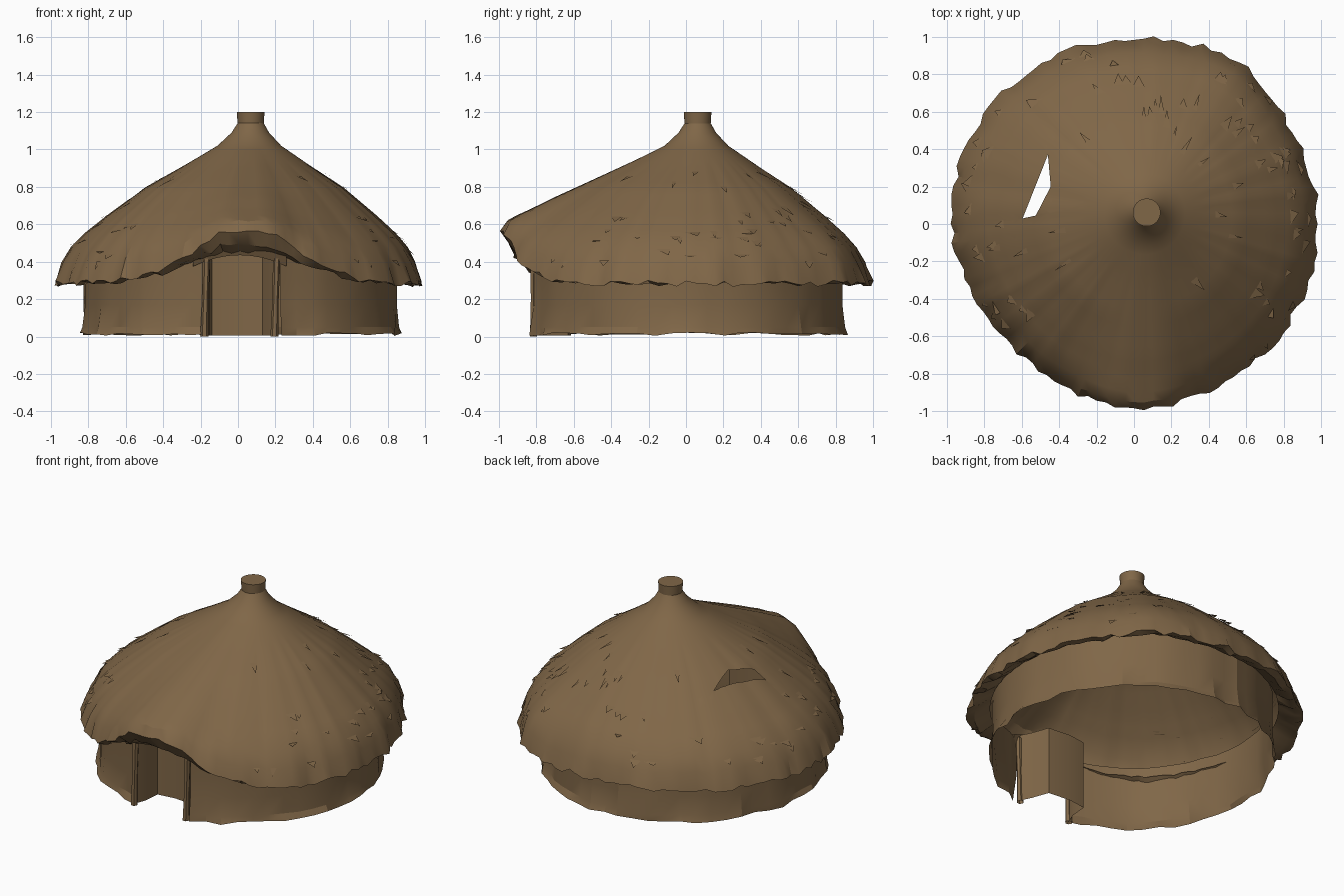
import bpy, bmesh, math, random
from mathutils import Vector

if "Cube" in bpy.data.objects:
    bpy.data.objects.remove(bpy.data.objects["Cube"])

random.seed(4)
mat = bpy.data.materials.new("brown thatch")
mat.diffuse_color = (0.216, 0.135, 0.064, 1)
mat.use_nodes = True
mat.node_tree.nodes["Principled BSDF"].inputs["Base Color"].default_value = mat.diffuse_color


def make(name, bm, angle=30):
    me = bpy.data.meshes.new(name)
    bm.to_mesh(me)
    bm.free()
    ob = bpy.data.objects.new(name, me)
    bpy.context.collection.objects.link(ob)
    me.materials.append(mat)
    bpy.ops.object.select_all(action='DESELECT')
    ob.select_set(True)
    bpy.context.view_layer.objects.active = ob
    bpy.ops.object.shade_smooth_by_angle(angle=math.radians(angle))
    return ob


def table(points, x):
    for (x1, y1), (x2, y2) in zip(points, points[1:]):
        if x <= x2:
            return y1 + (y2 - y1) * (x - x1) / (x2 - x1)
    return points[-1][1]


# Roof profile: radius, usual height, height over the doorway
PROFILE = [(.074, 1.20, 1.20), (.07, 1.14, 1.14), (.10, 1.09, 1.09), (.17, 1.02, 1.02),
           (.35, .905, .925), (.53, .795, .835), (.72, .645, .74), (.83, .55, .68),
           (.90, .475, .645), (.95, .39, .615), (.985, .285, .56), (.94, .29, .49), (.85, .34, .45)]
EAVE = 10
LIFT = [(0, 1), (6, 1), (12, .85), (18, .54), (27, .28), (38, .11), (52, 0)]
# Uneven roof radius by compass direction in degrees
OUTLINE = [(-180, 1), (-160, .955), (-135, .945), (-112, .965), (-92, 1.01), (-70, 1.0), (-40, 1.0),
           (0, 1), (35, 1), (57, 1.06), (80, 1.01), (135, 1.01), (180, 1)]


def doorway_lift(a):
    return table(LIFT, abs((math.degrees(a) + 360) % 360 - 272))


def roof_point(s, a, out=0.0):
    """Point on the roof: s is the position along the profile, a the angle."""
    i = min(int(s), len(PROFILE) - 2)
    f = s - i
    r, z, zr = (p + (q - p) * f for p, q in zip(PROFILE[i], PROFILE[i + 1]))
    z += (zr - z) * doorway_lift(a)
    shift = max(0, 1 - r)
    uneven = table(OUTLINE, (math.degrees(a) + 540) % 360 - 180) - 1
    r *= 1 + uneven * min(1, r * r * 1.2)
    r += out * .5
    return Vector((r * math.cos(a) + .073 * shift, r * math.sin(a) + .067 * shift, z + out * .8))


# Thatched roof with ragged eave and its underside
N = 120
steps = [0, 1, 2, 3]
for i in range(3, 7):
    steps += [i + k / 4 for k in range(1, 5)]
steps += [8, 9, 10, 11, 12]
bm = bmesh.new()
rag = [random.uniform(-.02, .013) for _ in range(N)]
ridge = [random.uniform(-.006, .006) for _ in range(N)]
rows = []
for s in steps:
    row = []
    for k in range(N):
        a = -math.pi * 1.5 + 2 * math.pi * k / N
        p = roof_point(s, a)
        if s >= 4:
            p.z += ridge[k] * min(1, (s - 3) / 4)
        if 9 <= s <= 11:
            g = 1 + rag[k] * (1 if s == EAVE else .4)
            p.x *= g
            p.y *= g
            p.z += random.uniform(-.016, .012)
        row.append(bm.verts.new(p))
    rows.append(row)
for u, v in zip(rows, rows[1:]):
    for k in range(N):
        m = (k + 1) % N
        bm.faces.new((u[k], v[k], v[m], u[m]))
bm.faces.new(rows[0])

# Slit-shaped hole torn in the left of the roof
HOLE = [(-.595, .03), (-.525, .045), (-.445, .2), (-.46, .37)]
EDGES = [(Vector((*p, 0)), Vector((*q, 0))) for p, q in zip(HOLE, HOLE[1:] + HOLE[:1])]


def in_hole(c):
    return all((q.x - p.x) * (c.y - p.y) > (q.y - p.y) * (c.x - p.x) for p, q in EDGES)


for p, q in EDGES:
    near = [f for f in bm.faces
            if (f.calc_center_median().xy - Vector((-.52, .2))).length < .28]
    geom = set(near)
    for f in near:
        geom.update(f.edges)
        geom.update(f.verts)
    d = q - p
    bmesh.ops.bisect_plane(bm, geom=list(geom), plane_co=p, plane_no=Vector((d.y, -d.x, 0)))
torn = [f for f in bm.faces if in_hole(f.calc_center_median())]
bmesh.ops.delete(bm, geom=torn, context='FACES')
make("thatched_roof", bm)

# Loose thatch flaps lying on the roof
bm = bmesh.new()
for _ in range(90):
    s = random.uniform(4.2, 9)
    a = random.uniform(-.9, 3.9)
    w = random.uniform(.02, .05)
    l = random.uniform(.25, .6)
    pts = [roof_point(s, a - w, .002), roof_point(s, a + w, .002),
           roof_point(s + l, a + w * random.uniform(-.6, 1), random.uniform(.01, .025))]
    if any((p.xy - Vector((-.52, .2))).length < .24 for p in pts):
        continue
    bm.faces.new([bm.verts.new(p) for p in pts])
make("thatch_flaps", bm)

# Round wall, open at the doorway
DOOR_L, DOOR_R, DOOR_BACK, DOOR_TOP = -.18, .21, -.63, .45
bm = bmesh.new()
start = math.atan2(-.81, DOOR_R)
end = math.atan2(-.82, DOOR_L) + 2 * math.pi
M = 52
cols = [random.uniform(-.009, .009) for _ in range(M + 1)]
rows = []
for z, r in ((.012, .85), (.05, .84), (.17, .832), (.30, .832), (.42, .835)):
    row = []
    for k in range(M + 1):
        a = start + (end - start) * k / M
        rr = r + cols[k] + (random.uniform(-.012, .012) if z < .06 else 0)
        zz = z + (random.uniform(-.008, .012) if z < .02 else 0)
        row.append(bm.verts.new((.015 + rr * math.cos(a), rr * math.sin(a), zz)))
    rows.append(row)
for u, v in zip(rows, rows[1:]):
    for k in range(M):
        bm.faces.new((u[k], u[k + 1], v[k + 1], v[k]))
make("round_wall", bm, 20)

# Recessed doorway: jambs, back panel and ceiling
bm = bmesh.new()
path = [(DOOR_L, -.82), (DOOR_L + .03, -.74), (DOOR_L + .04, DOOR_BACK), (-.02, DOOR_BACK + .015),
        (.13, DOOR_BACK), (DOOR_R - .04, -.74), (DOOR_R, -.82)]
low = [bm.verts.new((x, y, .005)) for x, y in path]
top = [bm.verts.new((x, y, DOOR_TOP)) for x, y in path]
for k in range(len(path) - 1):
    bm.faces.new((low[k], low[k + 1], top[k + 1], top[k]))
bm.faces.new(top)
make("doorway_recess", bm)

# Rough posts either side of the doorway
bm = bmesh.new()
for x, lean in ((DOOR_L, .012), (DOOR_R - .015, .012)):
    rings = []
    for z, r in ((0, .022), (.2, .017), (.43, .02)):
        rings.append([bm.verts.new((x + lean * z / .43 + r * math.cos(t), -.815 + r * math.sin(t), z))
                      for t in (math.tau * j / 6 for j in range(6))])
    for u, v in zip(rings, rings[1:]):
        for j in range(6):
            bm.faces.new((u[j], u[(j + 1) % 6], v[(j + 1) % 6], v[j]))
make("door_posts", bm)

# Bowed lintel under the raised eave
bm = bmesh.new()
rows = []
for k in range(9):
    x = -.24 + .5 * k / 8
    z = .465 - .06 * ((k - 4) / 4) ** 2
    y = -.84 + .03 * ((k - 4) / 4) ** 2
    rows.append([bm.verts.new((x, y + dy, z + dz)) for dy, dz in ((0, -.03), (-.03, .025), (.02, .025))])
for u, v in zip(rows, rows[1:]):
    for j in range(3):
        bm.faces.new((u[j], v[j], v[(j + 1) % 3], u[(j + 1) % 3]))
bm.faces.new(rows[0])
bm.faces.new(rows[-1])
bmesh.ops.recalc_face_normals(bm, faces=bm.faces[:])
make("door_lintel", bm)
